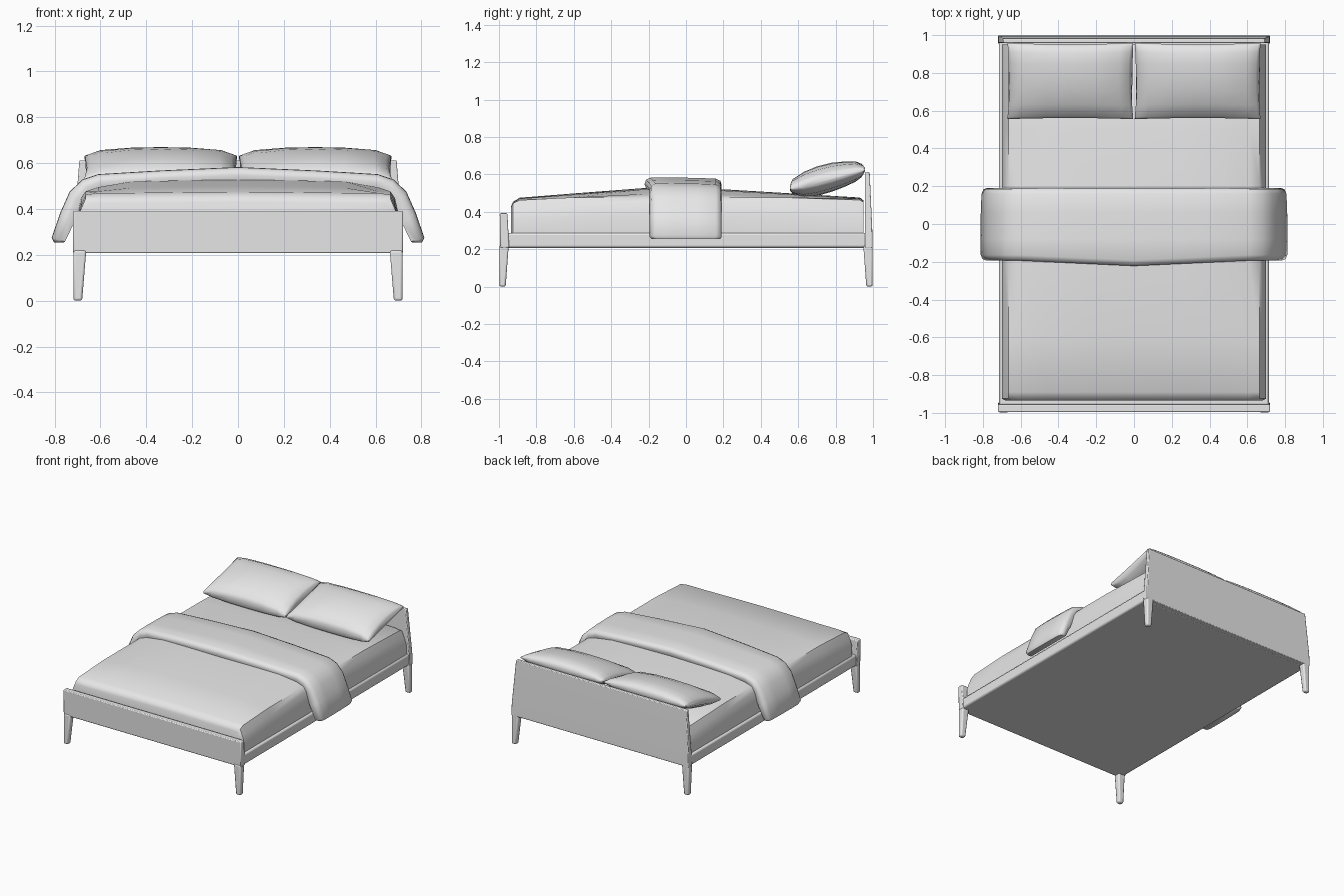
import bpy, bmesh, math
from mathutils import Vector

if "Cube" in bpy.data.objects:
    bpy.data.objects.remove(bpy.data.objects["Cube"])

grey = bpy.data.materials.new("soft grey")
grey.diffuse_color = (0.8, 0.8, 0.8, 1)
grey.use_nodes = True
grey.node_tree.nodes["Principled BSDF"].inputs["Base Color"].default_value = grey.diffuse_color


def finish(name, bm, angle=40, bevel=0.0, segments=2):
    """Turn a bmesh into a named, softly shaded object."""
    bmesh.ops.recalc_face_normals(bm, faces=bm.faces)
    mesh = bpy.data.meshes.new(name)
    bm.to_mesh(mesh)
    bm.free()
    obj = bpy.data.objects.new(name, mesh)
    bpy.context.collection.objects.link(obj)
    mesh.materials.append(grey)
    if bevel:
        mod = obj.modifiers.new("Bevel", 'BEVEL')
        mod.width, mod.segments = bevel, segments
    bpy.ops.object.select_all(action='DESELECT')
    obj.select_set(True)
    bpy.context.view_layer.objects.active = obj
    bpy.ops.object.shade_smooth_by_angle(angle=math.radians(angle))
    return obj


def loft(rings):
    """Skin closed rings of equal length and cap both ends."""
    bm = bmesh.new()
    rows = [[bm.verts.new(p) for p in ring] for ring in rings]
    n = len(rows[0])
    for a, b in zip(rows, rows[1:]):
        for i in range(n):
            j = (i + 1) % n
            bm.faces.new((a[i], a[j], b[j], b[i]))
    bm.faces.new(rows[0])
    bm.faces.new(rows[-1])
    return bm


def rect(x0, x1, y0, y1, z):
    return [(x0, y0, z), (x1, y0, z), (x1, y1, z), (x0, y1, z)]


def lerp(table, t):
    """Piecewise linear lookup in (t, value) pairs."""
    for (t0, v0), (t1, v1) in zip(table, table[1:]):
        if t <= t1:
            return v0 + (v1 - v0) * (t - t0) / (t1 - t0)
    return table[-1][1]


# Platform with rounded side rails
finish("platform", loft([rect(-0.715, 0.715, -0.97, 0.97, 0.207),
                         rect(-0.715, 0.715, -0.97, 0.97, 0.287)]), bevel=0.012)

# Footboard and headboard, narrowing toward the top
finish("footboard", loft([rect(-0.72, 0.72, -0.993, -0.945, 0.207),
                          rect(-0.72, 0.72, -0.996, -0.955, 0.392)]), bevel=0.006)
finish("headboard", loft([rect(-0.72, 0.72, 0.957, 0.998, 0.207),
                          rect(-0.717, 0.717, 0.957, 0.996, 0.30),
                          rect(-0.692, 0.692, 0.957, 0.982, 0.612)]), bevel=0.005)

# Four legs, tapering on their inner sides
for sx in (-1, 1):
    for sy in (-1, 1):
        rings = []
        for z, wx, wy in ((0.0, 0.038, 0.034), (0.22, 0.056, 0.05)):
            rings.append([(sx * (0.718 - a * wx), sy * (0.998 - b * wy), z)
                          for a, b in ((0, 0), (1, 0), (1, 1), (0, 1))])
        name = f"{'front' if sy < 0 else 'back'}_{'left' if sx < 0 else 'right'}_leg"
        finish(name, loft(rings), bevel=0.009)

# Mattress with quilt: crowned across, sloping toward both ends
crown = [(-0.935, 0.43), (-0.925, 0.453), (-0.89, 0.475), (-0.60, 0.498),
         (-0.22, 0.527), (0.2, 0.52), (0.5, 0.502), (0.93, 0.476), (0.95, 0.46)]
section = [(0.70, 0.0), (0.70, 0.42), (0.685, 0.68), (0.665, 0.78),
           (0.61, 0.87), (0.47, 0.97), (0.24, 0.99), (0.0, 1.0)]
rings = []
for k, (y, top) in enumerate(crown):
    edge = min(top, 0.482)
    pts = []
    for x, f in section:
        # sides stay level, only the crown follows the long slope
        z = 0.28 + f * (top - 0.28)
        if f > 0.7:
            z = max(z, min(edge - 0.005, z + 0.03))
        pts.append((x - (0.02 if k == 0 else 0.0), y, z))
    rings.append(pts + [(-x, y, z) for x, y, z in reversed(pts[:-1])])
finish("mattress", loft(rings), angle=45)

# Folded throw draped over the middle and hanging at both sides
outer = [(0.0, 0.583), (0.34, 0.568), (0.61, 0.552), (0.68, 0.528),
         (0.735, 0.475), (0.775, 0.385), (0.813, 0.275)]
inner = [(0.0, 0.52), (0.34, 0.507), (0.60, 0.49), (0.645, 0.47),
         (0.68, 0.42), (0.715, 0.34), (0.755, 0.257)]


def throw_ring(s, o, i, last):
    o, i = Vector(o), Vector(i)
    front = -0.222 + 0.028 * o.x / 0.61 if o.x < 0.61 else -0.194
    back = 0.19
    if last:
        front, back = front + 0.012, back - 0.008
    path = [(front + 0.01, 0.0), (front, 0.45), (front + 0.008, 0.8),
            (front + 0.03, 0.98), (-0.08, 1.0), (0.06, 0.97),
            (back - 0.03, 0.9), (back - 0.006, 0.72), (back, 0.4), (back - 0.01, 0.0)]
    pts = []
    for y, t in path:
        p = i.lerp(o, t)
        pts.append((s * p.x, y, p.y))
    return pts


pairs = list(zip(outer, inner))
hem = ((0.803, 0.254), (0.762, 0.253))
rings = [throw_ring(-1, *hem, True)]
rings += [throw_ring(-1, o, i, False) for o, i in reversed(pairs[1:])]
rings += [throw_ring(1, o, i, False) for o, i in pairs]
rings += [throw_ring(1, *hem, True)]
finish("throw_blanket", loft(rings), angle=50)

# Pillows: side outline in (y, top z, bottom z), thinning toward the seams
outline = [(0.555, 0.553, 0.508), (0.565, 0.575, 0.495), (0.63, 0.615, 0.475),
           (0.70, 0.643, 0.485), (0.78, 0.662, 0.507), (0.85, 0.669, 0.533),
           (0.91, 0.67, 0.56), (0.945, 0.656, 0.585), (0.958, 0.64, 0.61)]
fullness = [(-1.0, 0.22), (-0.96, 0.42), (-0.80, 0.76), (-0.4, 0.95), (0.0, 1.0),
            (0.4, 0.95), (0.80, 0.76), (0.96, 0.42), (1.0, 0.22)]
for sx, side in ((-1, "left"), (1, "right")):
    rings = []
    for u, f in fullness:
        top, low = [], []
        for y, zt, zb in outline:
            v = (y - 0.757) / 0.2
            seam = 0.525 + (y - 0.555) * 0.255
            # sides pull inward between the pointed corners
            half = 0.333 - 0.012 * (1 - v * v)
            yy = y - 0.006 * v * (1 - u * u)
            x = sx * 0.337 + u * half
            top.append((x, yy, seam + (zt - seam) * f))
            low.append((x, yy, seam + (zb - seam) * f))
        rings.append(top + low[::-1])
    finish(f"{side}_pillow", loft(rings), angle=60)
